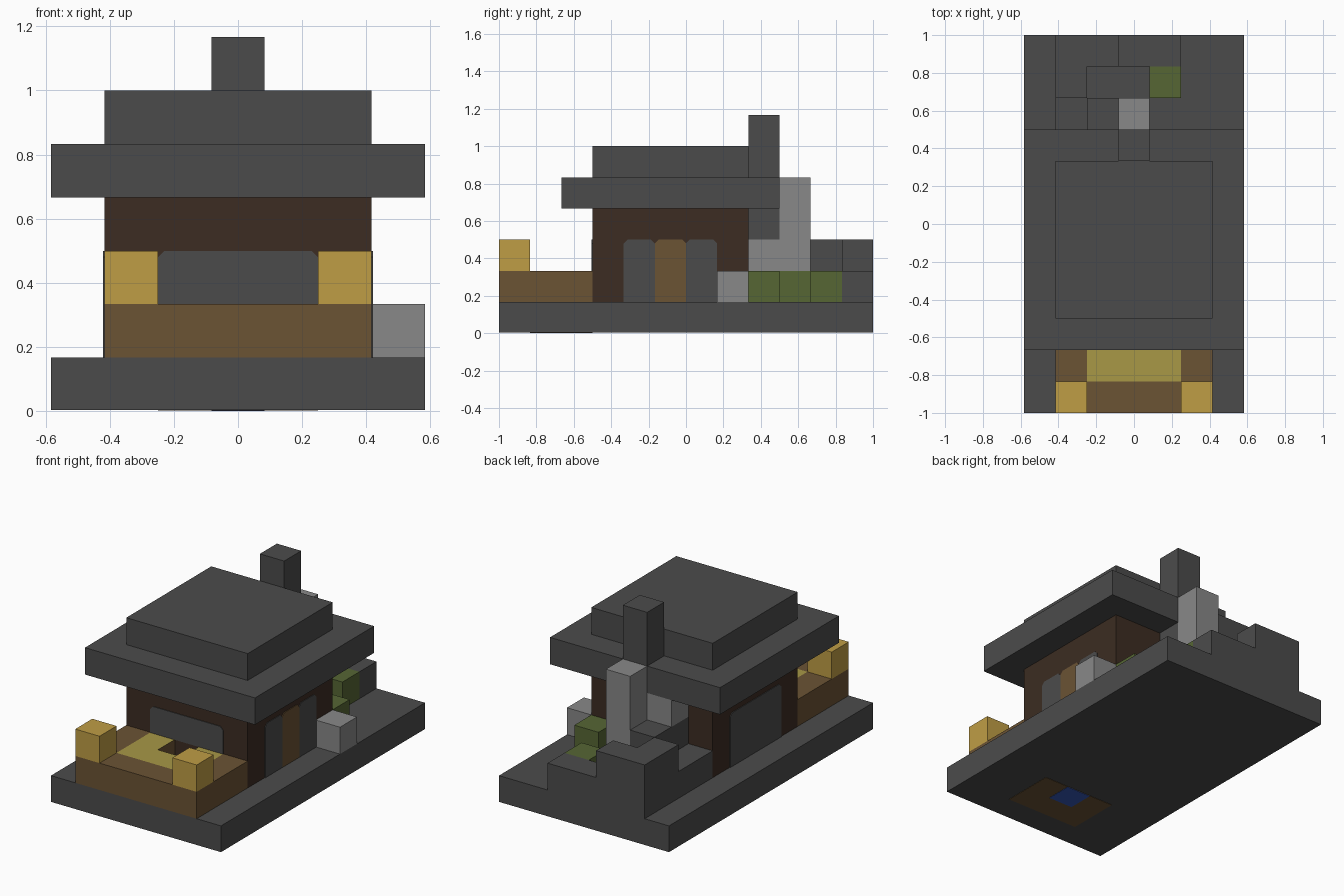
import bpy
import bmesh
from mathutils import Vector

U = 1 / 6          # one block
THIN = 0.004       # thickness of painted plates

cube = bpy.data.objects.get("Cube")
if cube:
    bpy.data.objects.remove(cube, do_unlink=True)


def material(name, rgb):
    """Material from 0-255 display values, converted to linear."""
    lin = []
    for c in rgb:
        c /= 255
        lin.append(c / 12.92 if c <= 0.04045 else ((c + 0.055) / 1.055) ** 2.4)
    m = bpy.data.materials.new(name)
    m.use_nodes = True
    m.diffuse_color = (*lin, 1)
    bsdf = next(n for n in m.node_tree.nodes if n.type == 'BSDF_PRINCIPLED')
    bsdf.inputs["Base Color"].default_value = (*lin, 1)
    return m


STONE = material("dark_stone", (75, 75, 75))
LIGHT = material("light_stone", (136, 136, 136))
WOOD = material("brown_wood", (107, 83, 52))
TIMBER = material("dark_timber", (60, 44, 34))
HAY = material("golden_hay", (191, 157, 69))
GRASS = material("dry_grass", (168, 152, 70))
LEAF = material("green_leaf", (86, 102, 52))
WATER = material("blue_water", (54, 88, 185))


def finish(name, bm, *mats):
    bmesh.ops.recalc_face_normals(bm, faces=bm.faces[:])
    mesh = bpy.data.meshes.new(name)
    for m in mats:
        mesh.materials.append(m)
    bm.to_mesh(mesh)
    bm.free()
    ob = bpy.data.objects.new(name, mesh)
    bpy.context.scene.collection.objects.link(ob)
    return ob


def block(name, x, y, z, mat, top=None):
    """Box from (min, max) ranges in block units, optional top colour."""
    bm = bmesh.new()
    bmesh.ops.create_cube(bm, size=1)
    for v in bm.verts:
        v.co = Vector([(r[0] if c < 0 else r[1]) * U for r, c in zip((x, y, z), v.co)])
    bm.normal_update()
    if top:
        for f in bm.faces:
            f.material_index = int(f.normal.z > 0.5)
    return finish(name, bm, mat, *([top] if top else []))


def panel(name, start, end, z, mat, axis, side):
    """Thin wall panel with clipped upper corners, on the wall facing axis * side."""
    c = 0.12
    outline = [(start, z[0]), (end, z[0]), (end, z[1] - c), (end - c, z[1]),
               (start + c, z[1]), (start, z[1] - c)]
    wall = side * (2.5 if axis == 'x' else 3)
    bm = bmesh.new()
    verts = []
    for a, h in outline:
        p = (wall, a, h) if axis == 'x' else (a, wall, h)
        verts.append(bm.verts.new(Vector(p) * U))
    face = bm.faces.new(verts)
    out = bmesh.ops.extrude_face_region(bm, geom=[face])
    push = Vector((side, 0, 0) if axis == 'x' else (0, side, 0)) * THIN
    bmesh.ops.translate(bm, vec=push, verts=[g for g in out['geom'] if isinstance(g, bmesh.types.BMVert)])
    return finish(name, bm, mat)


# Ground slab, with soil and water showing underneath
t = THIN / U
block("ground_slab", (-3.5, 3.5), (-6, 6), (t, 1), STONE)
block("soil_underside", (-1.5, 1.5), (-5, -3), (t / 2, t), WOOD)
block("water_underside", (-0.5, 0.5), (-4, -3), (0, t / 2), WATER)
block("water_surface", (-0.5, 0.5), (-4, -3), (1, 1 + t), WATER)

# Front garden: wooden border, grassy soil around the pool, hay on the corners
block("garden_front_border", (-2.5, 2.5), (-6, -5), (1, 2), WOOD)
block("garden_grass_front", (-1.5, 1.5), (-5, -4), (1, 2), WOOD, GRASS)
for label, s in (("left", 1), ("right", -1)):
    def span(a, b):
        return tuple(sorted((a * s, b * s)))
    block(f"garden_border_{label}", span(1.5, 2.5), (-5, -3), (1, 2), WOOD)
    block(f"garden_grass_{label}", span(0.5, 1.5), (-4, -3), (1, 2), WOOD, GRASS)
    block(f"hay_bale_{label}", span(1.5, 2.5), (-6, -5), (2, 3), HAY)

# House walls, window panels and door
block("house_walls", (-2.5, 2.5), (-3, 2), (1, 4), TIMBER)
panel("front_window", -1.5, 1.5, (2, 3), STONE, 'y', -1)
panel("right_window", -2, 1, (1, 3), STONE, 'x', -1)
panel("left_window_front", -2, -1, (1, 3), STONE, 'x', 1)
panel("left_door", -1, 0, (1, 3), WOOD, 'x', 1)
panel("left_window_back", 0, 1, (1, 3), STONE, 'x', 1)

# Stepped roof
block("roof_eaves", (-3.5, 3.5), (-4, 3), (4, 5), STONE)
block("roof_top", (-2.5, 2.5), (-3, 2), (5, 6), STONE)

# Chimney with a light band and a buttress behind it
block("chimney_foot", (-0.5, 0.5), (2, 3), (1, 2), LEAF)
block("chimney_band", (-0.5, 0.5), (2, 3), (2, 3), LIGHT)
block("chimney_stack", (-0.5, 0.5), (2, 3), (3, 7), STONE)
block("buttress_foot", (-0.5, 0.5), (3, 4), (1, 2), LEAF)
block("buttress", (-0.5, 0.5), (3, 4), (2, 5), LIGHT)

# Back yard walls of several heights
block("yard_low_wall", (-0.5, 1.5), (5, 6), (1, 2), STONE)
block("yard_high_wall", (-2.5, -0.5), (5, 6), (1, 3), STONE)
block("yard_corner", (-2.5, -1.5), (4, 5), (1, 3), STONE)
block("yard_step", (-2.5, -1.5), (2, 4), (1, 2), STONE)
block("yard_hearth", (-1.5, -0.5), (2, 4), (1, 3), STONE)
block("hearth_cap", (-1.5, -0.5), (2, 3), (3, 4), LIGHT)

# Bushes and loose stone
block("bush_back", (0.5, 1.5), (4, 5), (1, 2), LEAF)
block("bush_house", (1.5, 2.5), (2, 3), (1, 2), LEAF)
block("loose_stone", (2.5, 3.5), (1, 2), (1, 2), LIGHT)
